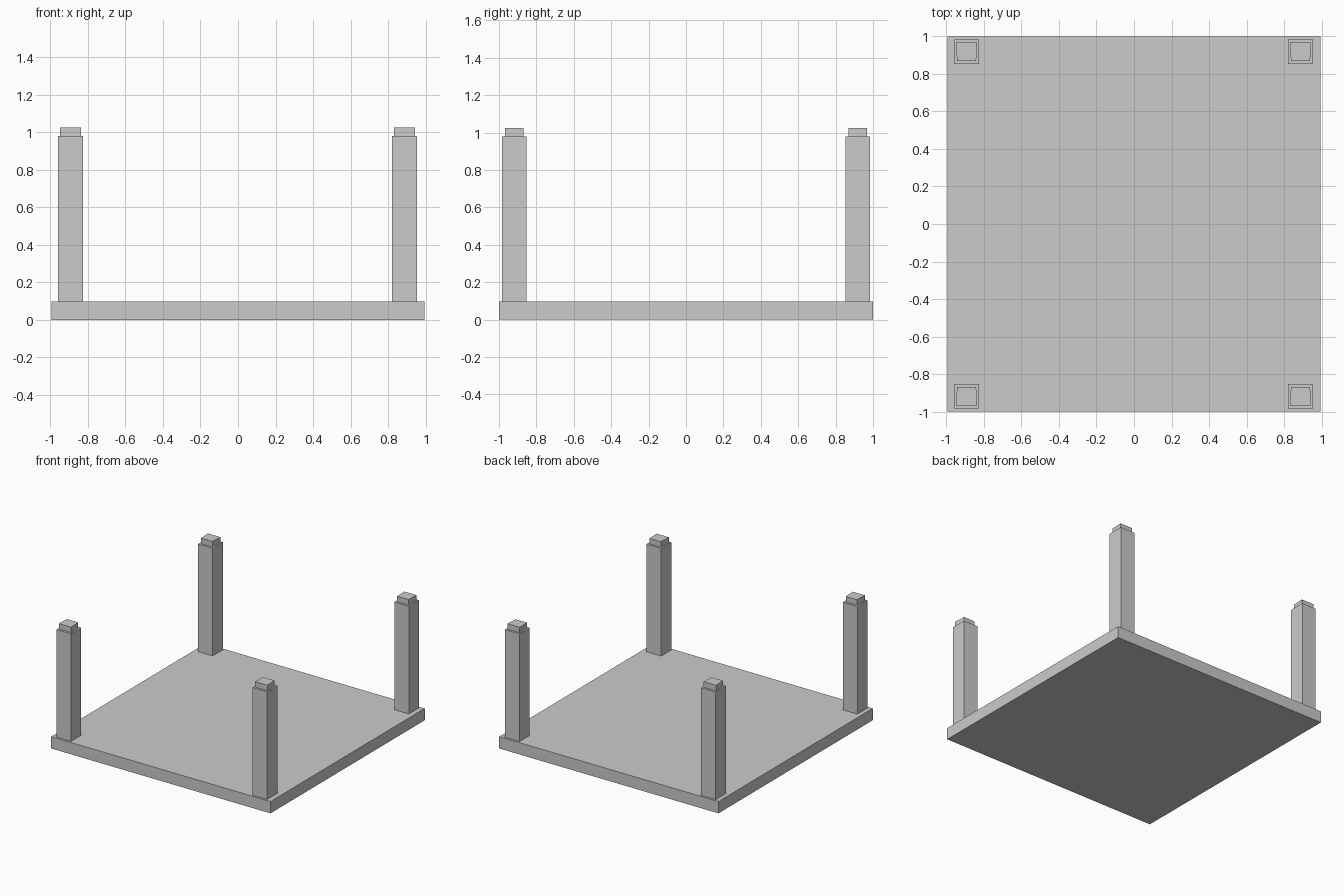
import bpy, bmesh

if "Cube" in bpy.data.objects:
    bpy.data.objects.remove(bpy.data.objects["Cube"])


def prism(name, outline, z0, z1):
    """Extrude a flat outline from z0 to z1."""
    bm = bmesh.new()
    face = bm.faces.new([bm.verts.new((x, y, z0)) for x, y in outline])
    top = bmesh.ops.extrude_face_region(bm, geom=[face])
    for v in top["geom"]:
        if isinstance(v, bmesh.types.BMVert):
            v.co.z = z1
    bmesh.ops.recalc_face_normals(bm, faces=bm.faces)
    mesh = bpy.data.meshes.new(name)
    bm.to_mesh(mesh)
    bm.free()
    obj = bpy.data.objects.new(name, mesh)
    bpy.context.collection.objects.link(obj)
    return obj


# Base slab
prism("base_slab", [(-0.995, -1), (0.995, -1), (0.995, 1), (-0.995, 1)], 0, 0.097)

# Corner posts, each with a slightly tapered cap block
LEG = [(-0.066, -0.066), (0.066, -0.066), (0.066, 0.066), (-0.066, 0.066)]
CAP = [(-0.051, -0.049), (0.051, -0.049), (0.056, 0.049), (-0.056, 0.049)]
for side, cx in (("left", -0.893), ("right", 0.888)):
    for end, sy in (("front", -1), ("back", 1)):
        def place(shape):
            return [(cx + x, sy * (0.918 + y)) for x, y in shape]
        prism(f"{end}_{side}_post", place(LEG), 0.097, 0.98)
        prism(f"{end}_{side}_cap", place(CAP), 0.98, 1.025)
